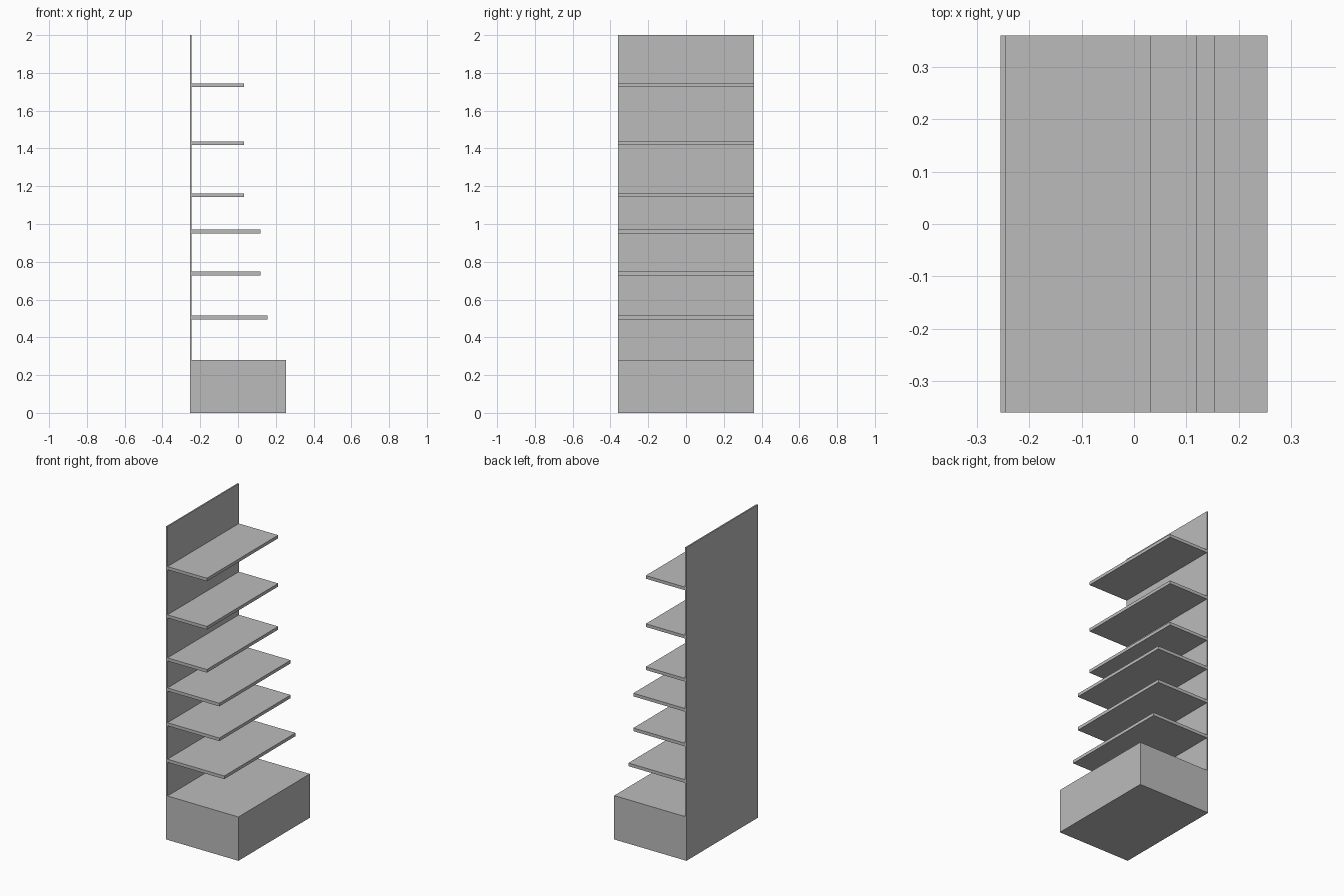
import bpy

default = bpy.data.objects.get("Cube")
if default:
    bpy.data.objects.remove(default, do_unlink=True)

grey = bpy.data.materials.new("plain grey")
grey.use_nodes = True
colour = (0.5, 0.5, 0.5, 1)
grey.diffuse_color = colour
grey.node_tree.nodes["Principled BSDF"].inputs["Base Color"].default_value = colour

BACK, FRONT = -0.255, 0.255
HALF_WIDTH = 0.36
PANEL_FACE = BACK + 0.009
BASE_TOP = 0.28
SHELF_THICKNESS = 0.02


def slab(name, x0, x1, z0, z1):
    """Full-width box between two depths and two heights."""
    bpy.ops.mesh.primitive_cube_add(size=1, location=((x0 + x1) / 2, 0, (z0 + z1) / 2))
    obj = bpy.context.object
    obj.name = name
    obj.scale = (x1 - x0, 2 * HALF_WIDTH, z1 - z0)
    bpy.ops.object.transform_apply(location=False, rotation=False, scale=True)
    obj.data.materials.append(grey)
    return obj


# Plinth and thin back panel
slab("base", BACK, FRONT, 0, BASE_TOP)
slab("back_panel", BACK, PANEL_FACE, BASE_TOP, 2)

# Shelves from the bottom up: underside height, front edge
shelves = [(0.495, 0.155), (0.728, 0.12), (0.95, 0.12),
           (1.142, 0.032), (1.417, 0.032), (1.725, 0.032)]
for number, (height, edge) in enumerate(shelves, 1):
    slab(f"shelf_{number}", PANEL_FACE, edge, height, height + SHELF_THICKNESS)
